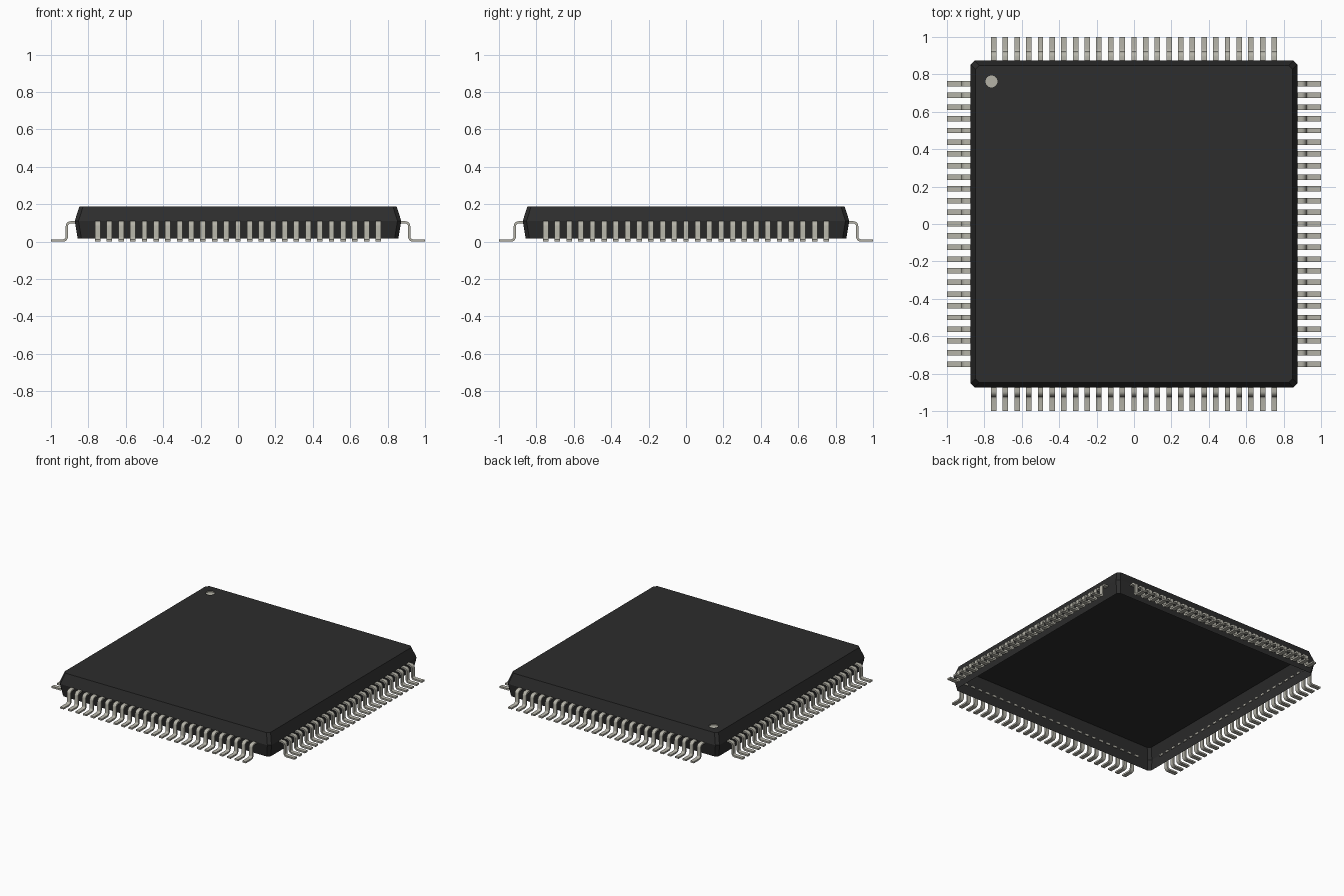
import bpy, bmesh, math
from mathutils import Matrix, Vector

cube = bpy.data.objects.get("Cube")
if cube:
    bpy.data.objects.remove(cube, do_unlink=True)


def material(name, rgb):
    m = bpy.data.materials.new(name)
    m.use_nodes = True
    m.diffuse_color = (*rgb, 1)
    m.node_tree.nodes["Principled BSDF"].inputs["Base Color"].default_value = (*rgb, 1)
    return m


black = material("black plastic", (0.026, 0.026, 0.026))
metal = material("tinned metal", (0.46, 0.45, 0.39))


def make_object(name, bm, mats, smooth_angle=None):
    mesh = bpy.data.meshes.new(name)
    bm.to_mesh(mesh)
    bm.free()
    for m in mats:
        mesh.materials.append(m)
    ob = bpy.data.objects.new(name, mesh)
    bpy.context.collection.objects.link(ob)
    if smooth_angle:
        bpy.ops.object.select_all(action="DESELECT")
        ob.select_set(True)
        bpy.context.view_layer.objects.active = ob
        bpy.ops.object.shade_smooth_by_angle(angle=math.radians(smooth_angle))
    return ob


def add_loop(bm, points):
    verts = [bm.verts.new(p) for p in points]
    edges = [bm.edges.new((v, verts[(i + 1) % len(verts)])) for i, v in enumerate(verts)]
    return verts, edges


def bridge(bm, a, b):
    n = len(a)
    return [bm.faces.new((a[i], a[(i + 1) % n], b[(i + 1) % n], b[i])) for i in range(n)]


def square(half, z, cut=0.02):
    # Square with cut corners, counter-clockwise
    h, c = half, half - cut
    return [(x, y, z) for x, y in ((h, -c), (h, c), (c, h), (-c, h),
                                   (-h, c), (-h, -c), (-c, -h), (c, -h))]


def circle(x, y, z, r, n=32):
    return [(x + r * math.cos(math.tau * i / n), y + r * math.sin(math.tau * i / n), z)
            for i in range(n)]


# Body: thin shell, widest at mid height, open underneath
TOP, MID, BOTTOM = 0.188, 0.11, 0.016
bm = bmesh.new()
low, _ = add_loop(bm, square(0.857, BOTTOM))
mid, _ = add_loop(bm, square(0.873, MID))
top, top_edges = add_loop(bm, square(0.848, TOP))
bridge(bm, low, mid)
bridge(bm, mid, top)

# Marker dimple sunk into the top face at one corner
rim, rim_edges = add_loop(bm, circle(-0.762, 0.762, TOP, 0.032))
floor, _ = add_loop(bm, circle(-0.762, 0.762, TOP - 0.008, 0.032))
bmesh.ops.triangle_fill(bm, use_beauty=True, edges=top_edges + rim_edges,
                        normal=Vector((0, 0, 1)))
dimple = bridge(bm, rim, floor) + [bm.faces.new(floor)]
bmesh.ops.recalc_face_normals(bm, faces=bm.faces)
for f in dimple:
    f.material_index = 1
make_object("body", bm, [black, metal])


# Gull-wing lead: side profile offset either way from its centre line
def lead_side(offset, radius=0.02, steps=5):
    pts = [(0.866, 0.103 + offset)]
    for i in range(steps + 1):
        a = math.radians(90 - 90 * i / steps)
        r = radius + offset
        pts.append((0.895 + r * math.cos(a), 0.083 + r * math.sin(a)))
    for i in range(steps + 1):
        a = math.radians(180 + 90 * i / steps)
        r = radius - offset
        pts.append((0.935 + r * math.cos(a), 0.026 + r * math.sin(a)))
    return pts + [(1.0, 0.006 + offset)]


UPPER, LOWER = lead_side(0.006), lead_side(-0.006)
COUNT, PITCH, WIDTH = 25, 0.0625, 0.029


def add_lead(bm, y):
    # Four rails along the bent strip, skinned and capped
    rails = [[bm.verts.new((x, y + s * WIDTH / 2, z)) for x, z in side]
             for side, s in ((UPPER, -1), (UPPER, 1), (LOWER, 1), (LOWER, -1))]
    sections = list(zip(*rails))
    for a, b in zip(sections, sections[1:]):
        bridge(bm, a, b)
    bm.faces.new(sections[0])
    bm.faces.new(sections[-1])


# One row of leads per side
for k, side in enumerate(("left", "back", "right", "front")):
    bm = bmesh.new()
    for i in range(COUNT):
        add_lead(bm, (i - (COUNT - 1) / 2) * PITCH)
    bmesh.ops.recalc_face_normals(bm, faces=bm.faces)
    bm.transform(Matrix.Rotation(math.radians(90 * k), 4, "Z"))
    make_object(side + "_leads", bm, [metal], 35)
